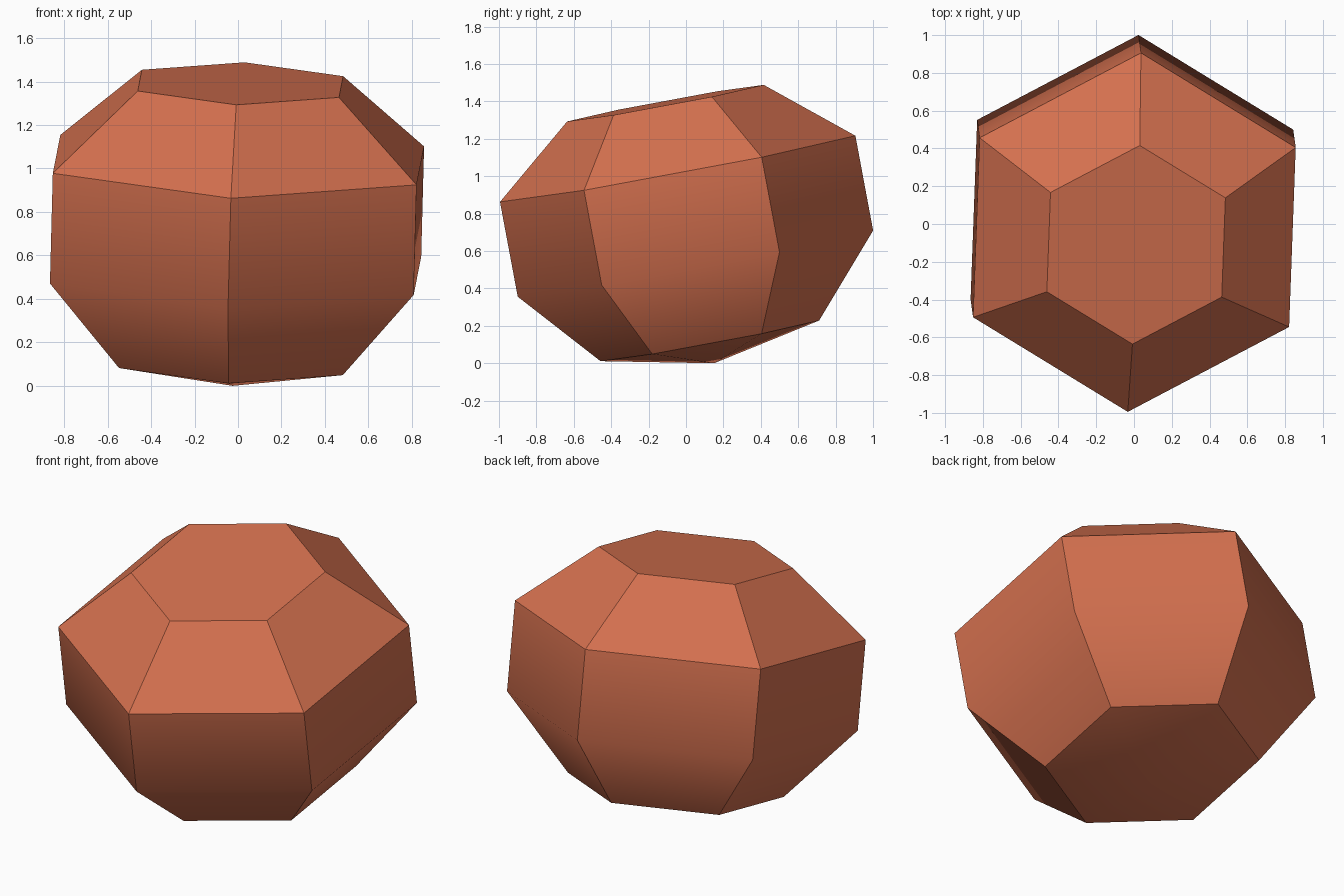
import bpy, bmesh, math
from mathutils import Vector, Matrix

if "Cube" in bpy.data.objects:
    bpy.data.objects.remove(bpy.data.objects["Cube"])

# Tilted frame: the stone's axis leans forward and slightly to the right
axis = Vector((0.026, -0.187, 1)).normalized()
back = Vector((0.035, 0.95, 0.18))
back = (back - axis * back.dot(axis)).normalized()
right = back.cross(axis)
frame = Matrix((right, back, axis)).transposed()
base = Vector((-0.025, 0.15, 0))

# Six-sided profile: (radius, height along the axis)
profile = [(0.595, 0.122), (0.967, 0.542), (0.967, 1.058), (0.535, 1.415)]

bm = bmesh.new()
rings = []
for r, h in profile:
    ring = []
    for i in range(6):
        a = math.radians(90 + 60 * i)
        ring.append(bm.verts.new(base + frame @ Vector((r * math.cos(a), r * math.sin(a), h))))
    rings.append(ring)

# Side facets, flat top, shallow pointed underside
for lo, hi in zip(rings, rings[1:]):
    for i in range(6):
        j = (i + 1) % 6
        bm.faces.new((lo[i], lo[j], hi[j], hi[i]))
bm.faces.new(rings[-1])
tip = bm.verts.new(base)
for i in range(6):
    bm.faces.new((rings[0][(i + 1) % 6], rings[0][i], tip))
bmesh.ops.recalc_face_normals(bm, faces=bm.faces)

mesh = bpy.data.meshes.new("faceted_stone")
bm.to_mesh(mesh)
bm.free()
stone = bpy.data.objects.new("faceted_stone", mesh)
bpy.context.collection.objects.link(stone)

# Terracotta colour
mat = bpy.data.materials.new("terracotta")
mat.diffuse_color = (0.66, 0.163, 0.078, 1)
mat.use_nodes = True
mat.node_tree.nodes["Principled BSDF"].inputs["Base Color"].default_value = mat.diffuse_color
mesh.materials.append(mat)

# Smooth across the soft belly edge and underside, crisp elsewhere
bpy.context.view_layer.objects.active = stone
stone.select_set(True)
bpy.ops.object.shade_smooth_by_angle(angle=math.radians(38.5))
